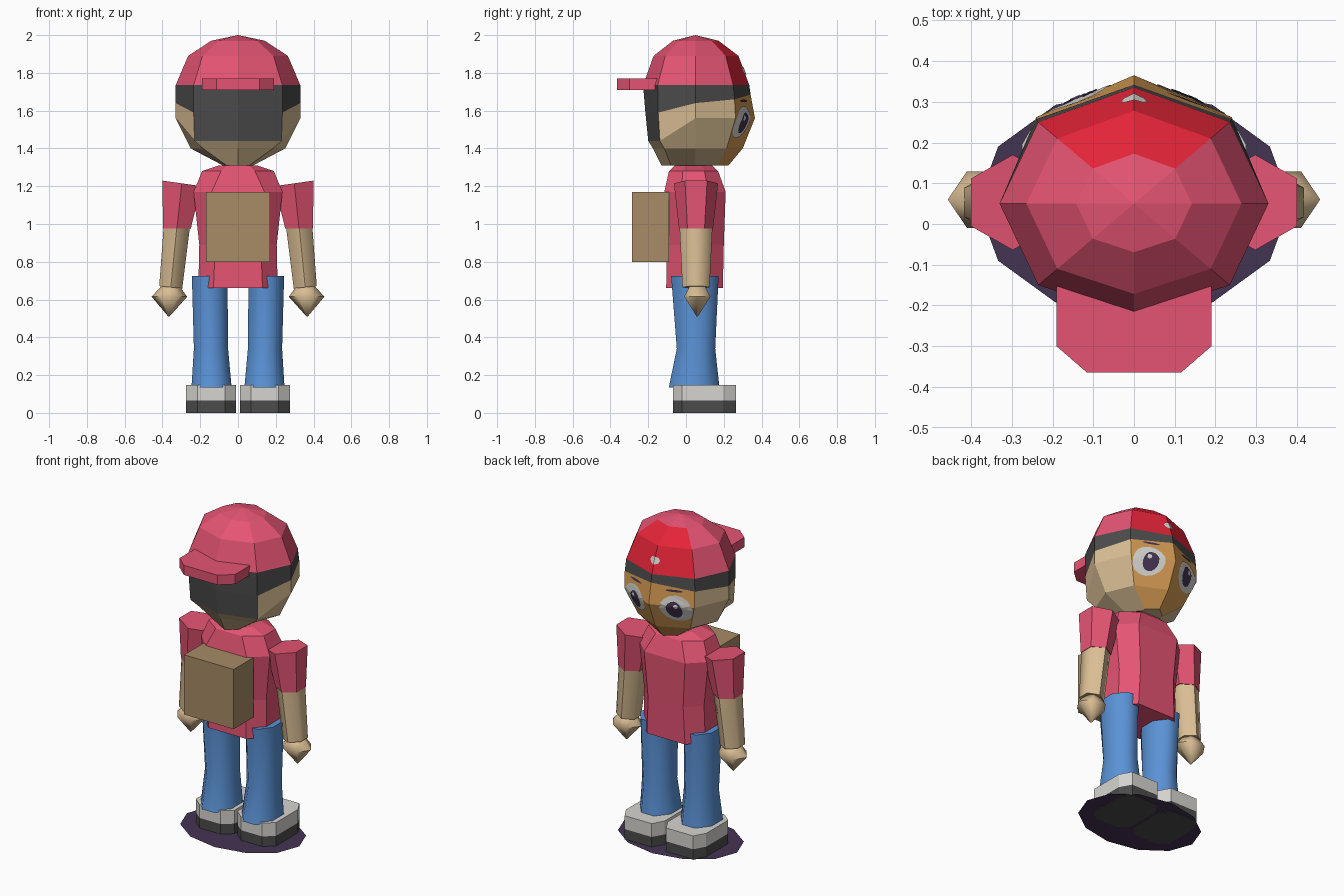
import bpy, bmesh, math
from mathutils import Vector
from mathutils.bvhtree import BVHTree

if "Cube" in bpy.data.objects:
    bpy.data.objects.remove(bpy.data.objects["Cube"])


def colour(name, r, g, b):
    lin = lambda c: ((c / 255 + 0.055) / 1.055) ** 2.4 if c > 10 else c / 255 / 12.92
    m = bpy.data.materials.new(name)
    m.diffuse_color = (lin(r), lin(g), lin(b), 1)
    m.use_nodes = True
    m.node_tree.nodes["Principled BSDF"].inputs["Base Color"].default_value = m.diffuse_color
    return m


PINK = colour("pink_red", 229, 84, 115)
RED = colour("bright_red", 228, 36, 56)
DARK = colour("dark_grey", 76, 76, 76)
SKIN = colour("skin", 218, 190, 148)
FACE = colour("warm_tan", 212, 154, 82)
WHITE = colour("off_white", 214, 213, 208)
PURPLE = colour("dark_purple", 68, 51, 82)
BLUE = colour("denim_blue", 90, 146, 214)
BROWN = colour("canvas_brown", 168, 139, 102)


def finish(name, bm, mats, smooth=False, recalc=True):
    if recalc:
        bmesh.ops.recalc_face_normals(bm, faces=bm.faces)
    me = bpy.data.meshes.new(name)
    bm.to_mesh(me)
    for m in mats:
        me.materials.append(m)
    ob = bpy.data.objects.new(name, me)
    bpy.context.collection.objects.link(ob)
    if smooth:
        bpy.ops.object.select_all(action='DESELECT')
        ob.select_set(True)
        bpy.context.view_layer.objects.active = ob
        bpy.ops.object.shade_smooth_by_angle(angle=math.radians(62))
    return ob


def loft(rings, rule=lambda level, sector: 0):
    """Skin closed rings and cap both ends; rule gives each face its material."""
    bm = bmesh.new()
    vs = [[bm.verts.new(p) for p in r] for r in rings]
    n = len(vs[0])
    for k in range(len(vs) - 1):
        for i in range(n):
            j = (i + 1) % n
            f = bm.faces.new((vs[k][i], vs[k][j], vs[k + 1][j], vs[k + 1][i]))
            f.material_index = rule(k, i)
    bm.faces.new(vs[0]).material_index = rule(0, 0)
    bm.faces.new(vs[-1]).material_index = rule(len(vs) - 2, 0)
    return bm


def ellipse(cx, cy, z, rx, ry, n, start=0.0, tilt=0.0):
    out = []
    for i in range(n):
        a = start + math.tau * i / n
        out.append((cx + rx * math.cos(a), cy + ry * math.sin(a), z + tilt * math.cos(a)))
    return out


def half_ring(side, fd, front, bd, back):
    """Eight-point ring mirrored across x from its right half."""
    flip = lambda p: (-p[0], p[1], p[2])
    return [side, fd, (0, *front), flip(fd), flip(side), flip(bd), (0, *back), bd]


# Head: cap crown, hair band, skin and face panels
def crown(s, z):
    q = lambda x, y: (x * s, 0.05 + y * s, z)
    return half_ring(q(.33, 0), q(.235, .2), q(0, .285)[1:], q(.235, -.2), q(0, -.277)[1:])


head_rings = [
    crown(0.002, 2.0), crown(.43, 1.97), crown(.8, 1.89), crown(1, 1.735),
    half_ring((.33, .05, 1.64), (.24, .257, 1.66), (.342, 1.685), (.235, -.147, 1.59), (-.215, 1.59)),
    half_ring((.33, .05, 1.56), (.24, .262, 1.56), (.365, 1.56), (.23, -.138, 1.44), (-.2, 1.44)),
    half_ring((.25, .05, 1.40), (.18, .215, 1.40), (.30, 1.40), (.185, -.115, 1.40), (-.175, 1.40)),
    half_ring((.08, .05, 1.31), (.065, .17, 1.31), (.225, 1.31), (.06, -.08, 1.31), (-.13, 1.31)),
]


def head_rule(k, i):
    front, back = i in (1, 2), i in (5, 6)
    if k < 3:
        return 1 if front and k > 0 else 0
    if k == 3 or (k == 4 and back):
        return 2
    return 4 if front else 3


bm = loft(head_rings, head_rule)
tree = BVHTree.FromBMesh(bm)
finish("head_and_cap", bm, [PINK, RED, DARK, SKIN, FACE])


# Thin painted details hugging the front of the head
def face_patch(name, cx, cz, rx, rz, lift, mat, n=16, levels=4):
    bm = bmesh.new()

    def hit(x, z):
        p = tree.ray_cast(Vector((x, 1, z)), Vector((0, -1, 0)))[0]
        return bm.verts.new((x, p.y + lift, z))
    rings = [[hit(cx + rx * k / levels * math.cos(math.tau * i / n),
                  cz + rz * k / levels * math.sin(math.tau * i / n)) for i in range(n)]
             for k in range(1, levels + 1)]
    mid = hit(cx, cz)
    for i in range(n):
        j = (i + 1) % n
        bm.faces.new((mid, rings[0][j], rings[0][i]))
        for a, b in zip(rings, rings[1:]):
            bm.faces.new((a[i], a[j], b[j], b[i]))
    finish(name, bm, [mat], recalc=False)
    bm.normal_update()
    me = bpy.data.objects[name].data
    if sum(p.normal.y for p in me.polygons) < 0:
        me.flip_normals()


for s, side in ((1, "right"), (-1, "left")):
    face_patch("eye_white_" + side, s * .14, 1.54, .088, .085, .004, WHITE)
    face_patch("pupil_" + side, s * .132, 1.535, .043, .055, .008, PURPLE)
    face_patch("eye_glint_" + side, s * .145, 1.56, .013, .014, .0095, WHITE, 8, 2)
    face_patch("brow_" + side, s * .13, 1.652, .05, .007, .005, PURPLE, 10, 2)
face_patch("cap_patch", 0, 1.81, .033, .022, .005, WHITE, 8)


# Cap brim, pointing to the rear of the wearer
brim = [(-.19, -.13), (-.19, -.30), (-.115, -.365), (.115, -.365), (.19, -.30), (.19, -.13)]
finish("cap_brim", loft([[(x, y, z) for x, y in brim] for z in (1.71, 1.77)]), [PINK])


# Shirt body
def shirt_ring(z, x_in, x_out, y0, y1):
    m, d = (y0 + y1) / 2, (y1 - y0) * .22
    return [(x_out, m - d, z), (x_out, m + d, z), (x_in, y1, z), (-x_in, y1, z),
            (-x_out, m + d, z), (-x_out, m - d, z), (-x_in, y0, z), (x_in, y0, z)]


finish("shirt", loft([
    shirt_ring(.66, .13, .21, -.105, .195), shirt_ring(.89, .12, .205, -.10, .20),
    shirt_ring(1.17, .14, .235, -.115, .21), shirt_ring(1.28, .09, .19, -.09, .17),
    shirt_ring(1.31, .06, .10, -.06, .14)]), [PINK])

# Backpack
bm = bmesh.new()
bmesh.ops.create_cube(bm, size=1)
for v in bm.verts:
    v.co = (v.co.x * .34, -.1875 + v.co.y * .195, .985 + v.co.z * .37)
finish("backpack", bm, [BROWN])

# Limbs and shoes, mirrored left and right
for s, side in ((1, "right"), (-1, "left")):
    hexa = math.pi / 6

    def arm_ring(x0, x1, z, ry, tilt=0.0):
        return ellipse(s * (x0 + x1) / 2, .053, z, s * (x1 - x0) / 2 / math.cos(hexa), ry, 6, hexa, tilt)

    finish("sleeve_" + side, loft([arm_ring(.25, .397, .975, .09), arm_ring(.195, .40, 1.215, .117, .017)]),
           [PINK])
    finish("forearm_" + side, loft([arm_ring(.295, .417, .665, .072, .007), arm_ring(.255, .394, .98, .087)]),
           [SKIN], True)
    hand = [(.366, .51, .003, .003), (.363, .615, .094, .08), (.358, .675, .045, .045)]
    finish("hand_" + side, loft([ellipse(s * x, .06, z, rx, ry, 6) for x, z, rx, ry in hand]),
           [SKIN], True)

    leg = [(.14, .043, .135, .115, .145), (.143, .053, .34, .098, .11), (.15, .047, .725, .102, .136)]
    finish("trouser_leg_" + side,
           loft([ellipse(s * x, y, z, rx, ry, 8, math.pi / 8) for x, y, z, rx, ry in leg]),
           [BLUE], True)

    # Shoe: dark sole below, pale upper above
    plan = [(.07, -.07), (.215, -.07), (.275, -.02), (.275, .195),
            (.235, .265), (.05, .265), (.01, .195), (.01, -.02)]
    finish("shoe_" + side, loft([[(s * x, y, z) for x, y in plan] for z in (0, .065, .148)],
                                lambda k, i: k), [DARK, WHITE])

# Dark ground disc beneath the feet
bm = bmesh.new()
bm.faces.new([bm.verts.new(p) for p in ellipse(0, .05, .003, .385, .28, 12)])
finish("base_disc", bm, [PURPLE], recalc=False)
